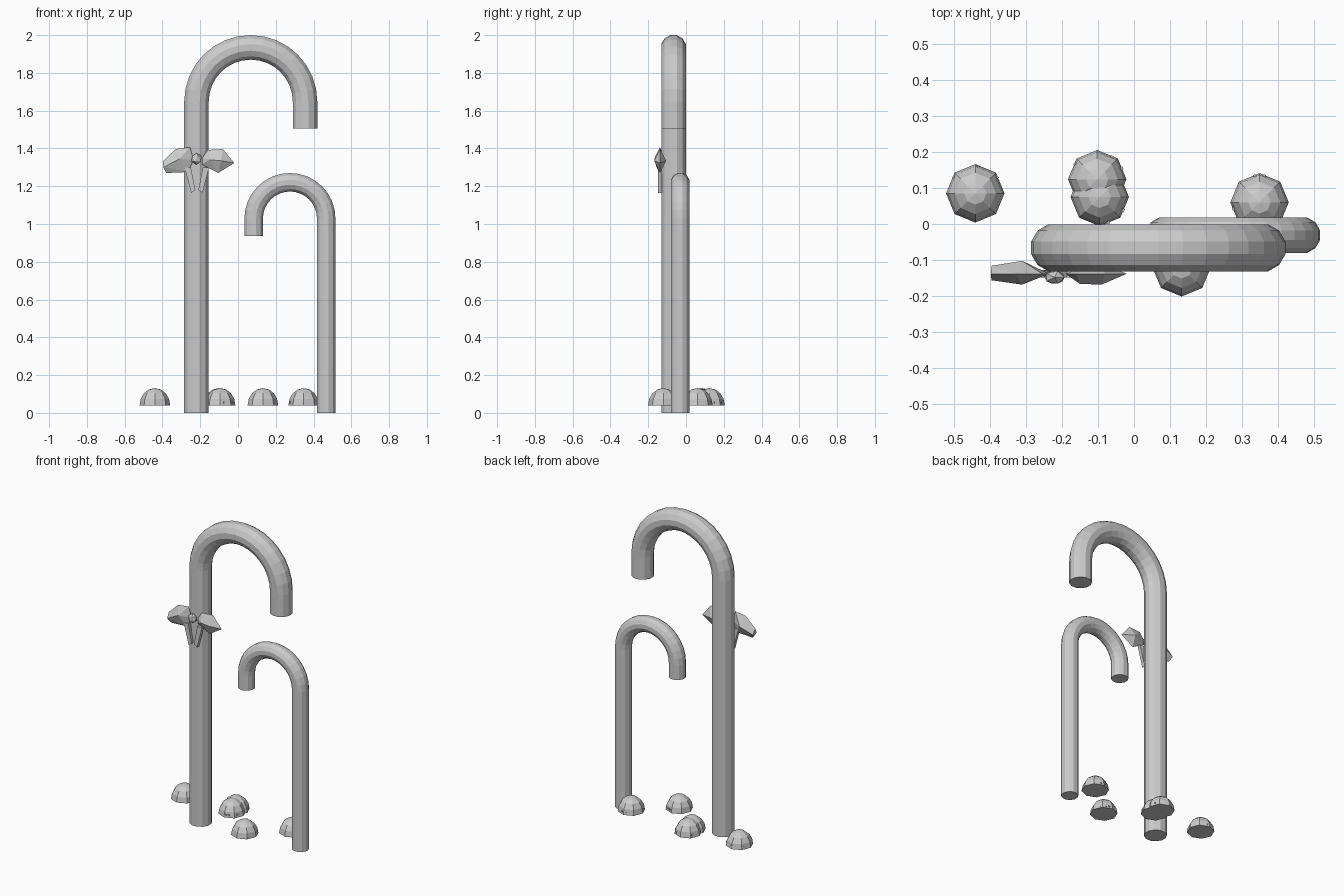
import bpy, bmesh, math, random
from mathutils import Vector, Matrix

random.seed(4)
cube = bpy.data.objects.get("Cube")
if cube:
    bpy.data.objects.remove(cube)

grey = bpy.data.materials.new("plain grey")
grey.use_nodes = True
GREY = (0.6, 0.6, 0.6, 1)
grey.diffuse_color = GREY
grey.node_tree.nodes["Principled BSDF"].inputs["Base Color"].default_value = GREY


def finish(bm, name):
    bmesh.ops.recalc_face_normals(bm, faces=bm.faces)
    mesh = bpy.data.meshes.new(name)
    bm.to_mesh(mesh)
    bm.free()
    mesh.materials.append(grey)
    obj = bpy.data.objects.new(name, mesh)
    bpy.context.collection.objects.link(obj)
    return obj


def cane(name, x_foot, x_tip, y, z_arc, z_tip, half_width, sides=12, steps=16):
    """Twelve-sided tube: straight shaft, half-circle hook, short tip."""
    r = half_width / math.cos(math.pi / sides)
    mid, bend = (x_foot + x_tip) / 2, (x_foot - x_tip) / 2
    stations = [(0, 0)]
    stations += [(math.pi * i / steps, z_arc) for i in range(steps + 1)]
    stations += [(math.pi, z_tip)]
    bm = bmesh.new()
    rings = []
    for angle, z in stations:
        out = Vector((math.cos(angle) * bend / abs(bend), 0, math.sin(angle)))
        centre = Vector((mid, y, z)) + out * abs(bend)
        ring = []
        for k in range(sides):
            a = 2 * math.pi * (k + 0.5) / sides
            ring.append(bm.verts.new(centre + out * r * math.cos(a) + Vector((0, r * math.sin(a), 0))))
        rings.append(ring)
    for a, b in zip(rings, rings[1:]):
        for k in range(sides):
            n = (k + 1) % sides
            bm.faces.new((a[k], a[n], b[n], b[k]))
    bm.faces.new(rings[0])
    bm.faces.new(rings[-1])
    return finish(bm, name)


def hull(name, points):
    """Faceted solid wrapped around a few points."""
    bm = bmesh.new()
    for p in points:
        bm.verts.new(p)
    result = bmesh.ops.convex_hull(bm, input=bm.verts)
    loose = {v for v in result["geom_interior"] if isinstance(v, bmesh.types.BMVert)}
    bmesh.ops.delete(bm, geom=list(loose), context='VERTS')
    return finish(bm, name)


def gumdrop(name, x, y, r=0.081, z=0.04, height=0.091):
    """Eight-sided dome with a flat underside and tiny sugar grains."""
    bm = bmesh.new()
    bmesh.ops.create_uvsphere(bm, u_segments=8, v_segments=8, radius=1)
    geom = bm.verts[:] + bm.edges[:] + bm.faces[:]
    bmesh.ops.bisect_plane(bm, geom=geom, dist=1e-4, plane_co=(0, 0, 0),
                           plane_no=(0, 0, -1), clear_outer=True)
    bmesh.ops.holes_fill(bm, edges=[e for e in bm.edges if e.is_boundary])
    place = Matrix.Translation((x, y, z)) @ Matrix.Diagonal((r, r, height, 1))
    bmesh.ops.transform(bm, matrix=place, verts=bm.verts)
    for _ in range(3):
        a = random.uniform(0, 2 * math.pi)
        spot = Matrix.Translation((x + 0.073 * math.cos(a), y + 0.073 * math.sin(a), z + 0.015))
        bmesh.ops.create_cube(bm, size=0.01, matrix=spot @ Matrix.Rotation(a, 4, 'Z'))
    return finish(bm, name)


# Two candy canes hooked towards each other
cane("large_cane", -0.22, 0.355, -0.066, 1.6475, 1.505, 0.065)
cane("small_cane", 0.467, 0.083, -0.031, 1.029, 0.937, 0.049)

# Bow loops: outline in x and z, then front and back ridge points
left_outline = [(-0.397, 1.333), (-0.33, 1.397), (-0.254, 1.407),
                (-0.235, 1.34), (-0.265, 1.275), (-0.38, 1.27)]
right_outline = [(-0.19, 1.35), (-0.16, 1.392), (-0.08, 1.397),
                 (-0.02, 1.323), (-0.105, 1.27), (-0.19, 1.315)]
hull("bow_right_loop", [(x, -0.138, z) for x, z in left_outline] +
     [(-0.31, -0.168, 1.345), (-0.395, -0.156, 1.30),
      (-0.31, -0.102, 1.335), (-0.395, -0.116, 1.30)])
hull("bow_left_loop", [(x, -0.138, z) for x, z in right_outline] +
     [(-0.09, -0.168, 1.335), (-0.15, -0.166, 1.34), (-0.10, -0.105, 1.335)])

# Bow knot
bm = bmesh.new()
bmesh.ops.create_icosphere(bm, subdivisions=1, radius=0.031)
bmesh.ops.transform(bm, matrix=Matrix.Translation((-0.22, -0.148, 1.345)) @
                    Matrix.Diagonal((1, 0.65, 1, 1)), verts=bm.verts)
finish(bm, "bow_knot")

# Bow tails, converging downwards
for name, side in (("bow_right_tail", -1), ("bow_left_tail", 1)):
    corners = [(0.065, 1.30), (0.032, 1.30), (0.008, 1.18), (0.03, 1.165)]
    hull(name, [(-0.218 + side * x, y, z) for x, z in corners for y in (-0.149, -0.127)])

# Gumdrops scattered around the feet
spots = [(-0.44, 0.085), (-0.102, 0.124), (-0.095, 0.075), (0.348, 0.06), (0.132, -0.12)]
for i, (x, y) in enumerate(spots):
    gumdrop(f"gumdrop_{i + 1}", x, y)
